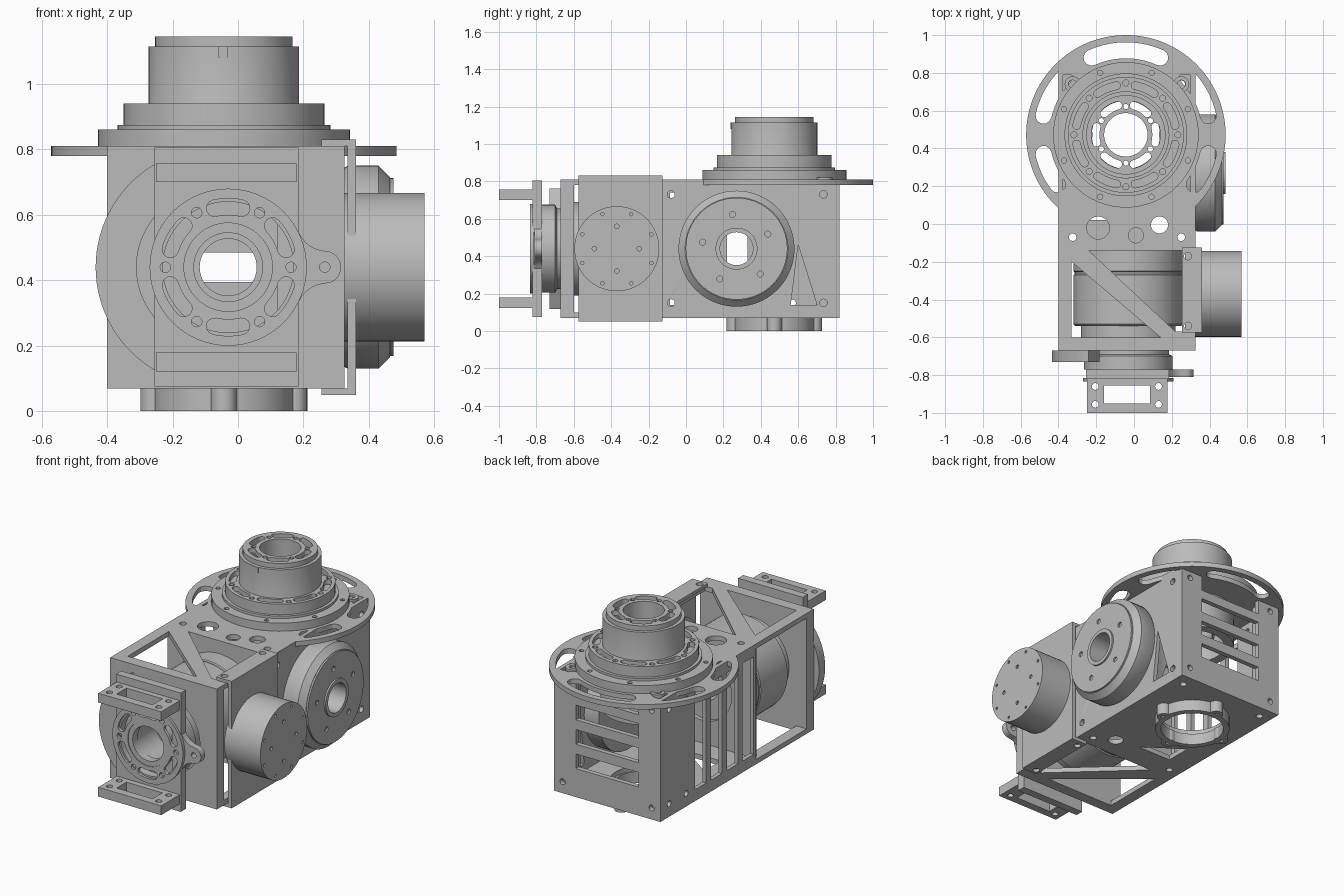
import bpy, bmesh, math
from mathutils import Vector

cube = bpy.data.objects.get("Cube")
if cube:
    bpy.data.objects.remove(cube, do_unlink=True)

grey = bpy.data.materials.new("machined_grey")
grey.use_nodes = True
COLOUR = (0.5, 0.5, 0.5, 1)
grey.diffuse_color = COLOUR
grey.node_tree.nodes["Principled BSDF"].inputs["Base Color"].default_value = COLOUR

# Local (u, v, depth) to world, by the direction of the depth
TURN = {"x": lambda u, v, w: (w, u, v),
        "y": lambda u, v, w: (u, w, v),
        "z": lambda u, v, w: (u, v, w)}


def finish(name, bm, axis, shift):
    bmesh.ops.remove_doubles(bm, verts=bm.verts, dist=0.0001)
    for v in bm.verts:
        v.co = TURN[axis](*(v.co + Vector(shift)))
    bmesh.ops.recalc_face_normals(bm, faces=bm.faces)
    for f in bm.faces:
        f.smooth = True
    mesh = bpy.data.meshes.new(name)
    bm.to_mesh(mesh)
    bm.free()
    mesh.set_sharp_from_angle(angle=math.radians(30))
    mesh.materials.append(grey)
    ob = bpy.data.objects.new(name, mesh)
    bpy.context.collection.objects.link(ob)
    return ob


def plate(name, axis, lo, hi, *loops):
    """Extruded flat profile: first loop is the outline, the rest are holes."""
    curve = bpy.data.curves.new(name, "CURVE")
    curve.dimensions = "2D"
    curve.fill_mode = "BOTH"
    curve.extrude = (hi - lo) / 2
    for loop in loops:
        s = curve.splines.new("POLY")
        s.points.add(len(loop) - 1)
        for p, (u, v) in zip(s.points, loop):
            p.co = (u, v, 0, 1)
        s.use_cyclic_u = True
    temp = bpy.data.objects.new(name, curve)
    mesh = bpy.data.meshes.new_from_object(temp)
    bpy.data.objects.remove(temp)
    bpy.data.curves.remove(curve)
    bm = bmesh.new()
    bm.from_mesh(mesh)
    bpy.data.meshes.remove(mesh)
    return finish(name, bm, axis, (0, 0, (lo + hi) / 2))


def lathe(name, axis, centre, profile):
    """Closed (radius, depth) profile turned about the axis."""
    bm = bmesh.new()
    vs = [bm.verts.new((r, 0, w)) for r, w in profile]
    es = [bm.edges.new((a, b)) for a, b in zip(vs, vs[1:] + vs[:1])]
    bmesh.ops.spin(bm, geom=vs + es, cent=(0, 0, 0), axis=(0, 0, 1),
                   angle=math.tau, steps=64)
    return finish(name, bm, axis, (*centre, 0))


def arc(c, r, a0, a1, n):
    return [(c[0] + r * math.cos(math.radians(a0 + (a1 - a0) * i / n)),
             c[1] + r * math.sin(math.radians(a0 + (a1 - a0) * i / n))) for i in range(n + 1)]


def circle(c, r, n=64):
    return arc(c, r, 0, 360, n)[:-1]


def rect(u0, u1, v0, v1):
    return [(u0, v0), (u1, v0), (u1, v1), (u0, v1)]


def slot(c, r0, r1, a0, a1):
    """Curved slot with round ends."""
    mid, cap = (r0 + r1) / 2, (r1 - r0) / 2
    end, start = arc(c, mid, a1, a1, 1)[0], arc(c, mid, a0, a0, 1)[0]
    return (arc(c, r1, a0, a1, 10) + arc(end, cap, a1, a1 + 180, 6)[1:-1]
            + arc(c, r0, a1, a0, 10) + arc(start, cap, a0 + 180, a0 + 360, 6)[1:-1])


def slots(c, r0, r1, n, half, first):
    return [slot(c, r0, r1, first + k * 360 / n - half, first + k * 360 / n + half)
            for k in range(n)]


def holes(c, r, n, size, first=0):
    return [circle(arc(c, r, first + k * 360 / n, 0, 1)[0], size, 12) for k in range(n)]


def dots(points, size):
    return [circle(p, size, 20) for p in points]


T = (-0.043, 0.472)     # turntable axis (x, y)
F = (-0.03, 0.44)       # front joint axis (x, z)
S = (0.27, 0.44)        # side motor axis (y, z)
C = (-0.37, 0.44)       # side drum axis (y, z)
L, R, BOT, TOP = -0.40, 0.325, 0.07, 0.81

# Housing: top plate with round lobe, bottom plate, walls
windows = [[(-0.33, -0.2), (0.14, -0.6), (-0.33, -0.6)],
           [(-0.24, -0.14), (0.27, -0.14), (0.27, -0.57), (0.22, -0.57)]]
corners = [(-0.325, -0.64), (0.25, -0.64), (-0.325, -0.07), (0.25, -0.07)]
plate("top_plate", "z", 0.78, TOP,
      [(L, -0.67), (R, -0.67)] + arc(T, 0.528, -45.8, 227.5, 80), circle(T, 0.24),
      *windows, *dots(corners, 0.02), circle((-0.19, -0.02), 0.06, 24),
      circle((0.01, -0.06), 0.04, 24), circle((0.135, -0.005), 0.045, 24),
      *[slot(T, 0.405, 0.49, a, b) for a, b in
        ((66, 114), (137, 167), (193, 216), (13, 43), (-36, -13))])
plate("bottom_plate", "z", BOT, 0.10, rect(L, R, -0.67, 0.82), circle(T, 0.19),
      *windows, *dots(corners + [(-0.325, 0.74), (0.25, 0.74)], 0.02),
      [(-0.25, 0.02), (-0.02, 0.02), (-0.25, 0.18)], circle((0.135, -0.005), 0.045, 24))
wall_bolts = [(y, z) for y in (-0.08, 0.735) for z in (0.15, 0.73)]
plate("slatted_wall", "x", L, L + 0.025, rect(-0.11, 0.82, BOT, TOP),
      *[rect(y, y + 0.11, 0.14, 0.74) for y in (-0.085, 0.065, 0.22, 0.375)],
      *dots([b for b in wall_bolts if b[0] > 0] + [(0.57, 0.15), (0.57, 0.73)], 0.018))
plate("motor_wall", "x", R - 0.025, R, rect(-0.13, 0.82, BOT, TOP), circle(S, 0.2),
      [(0.6, 0.46), (0.7, 0.14), (0.56, 0.14)], *dots(wall_bolts, 0.02))
plate("back_wall", "y", 0.79, 0.82, rect(L, R, BOT, TOP),
      *[rect(-0.25, 0.175, z, z + 0.09) for z in (0.245, 0.395, 0.545, 0.69)],
      *dots([(x, z) for x in (-0.34, 0.265) for z in (0.14, 0.74)], 0.018))
plate("front_wall", "y", -0.67, -0.60, rect(L, R, BOT, TOP), circle(F, 0.24))
plate("middle_wall", "y", -0.14, -0.115, rect(L + 0.02, R, BOT, TOP), circle(F, 0.2))
for x in (-0.325, 0.25):
    plate("corner_post", "z", 0.10, 0.82, circle((x, 0.74), 0.042, 24), circle((x, 0.74), 0.022, 16))

# Turntable: stepped rings on the top plate
plate("turntable_flange", "z", TOP, 0.86, circle(T, 0.385), circle(T, 0.185),
      *holes(T, 0.355, 8, 0.014, 22.5))
plate("turntable_step", "z", 0.86, 0.875, circle(T, 0.325), circle(T, 0.185))
plate("turntable_base", "z", 0.875, 0.91, circle(T, 0.307), circle(T, 0.185))
plate("turntable_slotted_ring", "z", 0.91, 0.94, circle(T, 0.307), circle(T, 0.185),
      *slots(T, 0.245, 0.285, 8, 12, 22.5), *holes(T, 0.275, 8, 0.016))
lathe("turntable_tube", "z", T, [(0.185, 0.55), (0.24, 0.55), (0.24, 0.80), (0.23, 0.82),
                                 (0.23, 1.115), (0.185, 1.115)])
plate("turntable_cap", "z", 1.115, 1.145, circle(T, 0.21), circle(T, 0.115),
      *slots(T, 0.14, 0.182, 6, 15, 0), *holes(T, 0.15, 6, 0.014, 30))
plate("turntable_liner", "z", 0.62, 1.115, circle(T, 0.13), circle(T, 0.115))
plate("tube_key", "y", T[1] - 0.234, T[1] - 0.22, rect(-0.06, -0.03, 1.08, 1.115))

# Lower bearing ring with ears
plate("lower_ring", "z", 0.0, BOT, circle(T, 0.215), circle(T, 0.18))
for k in range(4):
    c = arc(T, 0.215, 90 * k, 0, 1)[0]
    plate("lower_ring_ear", "z", 0.0, BOT, circle(c, 0.04, 24), circle(c, 0.016, 12))

# Side motor, chamfered and hollow
lathe("side_motor", "x", S, [(0.11, 0.2), (0.29, 0.2), (0.29, 0.3), (0.31, 0.335), (0.31, 0.43),
                             (0.275, 0.465), (0.11, 0.465)])
plate("side_motor_face", "x", 0.465, 0.475, circle(S, 0.272), circle(S, 0.11),
      *holes(S, 0.185, 5, 0.016, 25))
plate("side_motor_boss", "x", 0.2, 0.485, circle(S, 0.112), circle(S, 0.088))

# Side drum with its clamp bracket
plate("side_drum", "x", 0.325, 0.56, circle(C, 0.227))
plate("side_drum_cap", "x", 0.56, 0.57, circle(C, 0.227),
      *holes(C, 0.2, 8, 0.009, 22.5), *holes(C, 0.12, 4, 0.012))
plate("drum_bracket", "x", 0.335, 0.36, rect(-0.575, -0.125, 0.05, 0.83))
for z in (0.05, TOP):
    plate("bracket_flange", "z", z, z + 0.02, rect(0.255, 0.36, -0.575, -0.125),
          *dots([(0.285, -0.17), (0.285, -0.54)], 0.02))

# Front motor inside the open end
lathe("front_motor", "y", F, [(0.087, -0.6), (0.25, -0.6), (0.25, -0.54), (0.28, -0.54), (0.29, -0.53),
                              (0.29, -0.27), (0.284, -0.265), (0.284, -0.255), (0.29, -0.25),
                              (0.29, -0.14), (0.087, -0.14)])

# Front output joint
plate("joint_crescent", "y", -0.73, -0.67, arc((-0.07, 0.44), 0.365, 118, 242, 32)
      + arc((-0.07, 0.44), 0.24, 242, 118, 32))
lathe("joint_rotor", "y", F, [(0.11, -0.82), (0.15, -0.82), (0.15, -0.77), (0.235, -0.77),
                              (0.235, -0.7), (0.215, -0.69), (0.215, -0.6), (0.11, -0.6)])
plate("joint_plate", "y", -0.82, -0.77, rect(-0.255, 0.185, 0.075, 0.805), circle(F, 0.2))
ear = (0.265, 0.44)
plate("joint_ear", "y", -0.81, -0.77, [(0.12, 0.62)] + arc((0.27, 0.58), 0.09, 205, 260, 6)
      + arc(ear, 0.05, 70, -70, 12) + arc((0.27, 0.30), 0.09, 100, 155, 6) + [(0.12, 0.26)],
      circle(ear, 0.016, 16))
plate("joint_cover", "y", -0.835, -0.815, circle(F, 0.24), circle(F, 0.135),
      *slots(F, 0.16, 0.21, 6, 13, 30), *holes(F, 0.192, 6, 0.016))
plate("joint_bushing", "y", -0.83, -0.78, circle(F, 0.137), circle(F, 0.105))

# Upper and lower mounting shelves
for z in (0.122, 0.70):
    plate("mount_shelf", "z", z, z + 0.057, rect(-0.25, 0.178, -1.0, -0.81),
          rect(-0.16, 0.085, -0.95, -0.855),
          *dots([(x, y) for x in (-0.205, 0.13) for y in (-0.955, -0.86)], 0.018))
